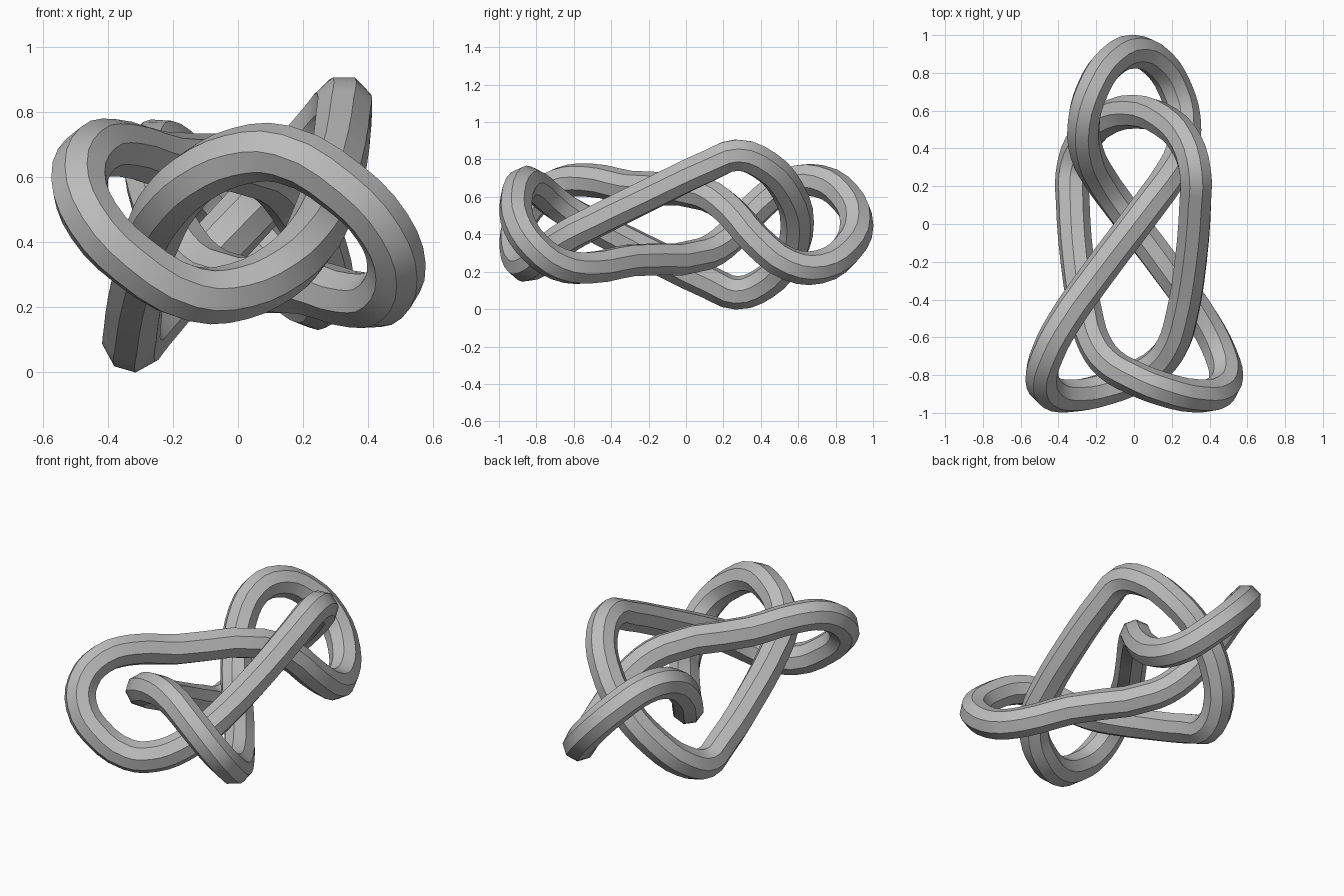
import bpy
import math
from mathutils import Vector

cube = bpy.data.objects.get("Cube")
if cube:
    bpy.data.objects.remove(cube, do_unlink=True)

MID_Z = 0.455      # height of the half-turn symmetry axis, which runs along y
TUBE_RADIUS = 0.09

# Half of the knot's centre line, from the back loop to the inner loop
half_path = [Vector(p) for p in (
    (0, 0.913, MID_Z), (0.13, 0.85, 0.31), (0.22, 0.71, 0.225),
    (0.265, 0.55, 0.24), (0.25, 0.38, 0.365), (0.18, 0.24, 0.52),
    (0.08, 0.1, 0.615), (-0.22, -0.3, 0.65), (-0.375, -0.525, 0.69),
    (-0.455, -0.68, 0.67), (-0.488, -0.81, 0.58), (-0.445, -0.89, 0.465),
    (-0.33, -0.91, 0.345), (-0.14, -0.87, 0.24), (0, -0.815, 0.247),
    (0.13, -0.74, 0.31), (0.21, -0.63, 0.39), (0.25, -0.5, 0.46),
    (0.3, -0.2, 0.61), (0.325, 0.13, 0.77), (0.325, 0.27, 0.823),
    (0.28, 0.42, 0.77), (0.17, 0.54, 0.64),
    (0, 0.595, MID_Z))]


def half_turn(p):
    return Vector((-p.x, p.y, 2 * MID_Z - p.z))


# The other half is the same path turned about the axis and run backwards
path = half_path + [half_turn(p) for p in reversed(half_path[1:-1])]

# Octagonal tube swept along the closed path
curve = bpy.data.curves.new("knot_tube", "CURVE")
curve.dimensions = "3D"
curve.twist_mode = "MINIMUM"
curve.bevel_depth = TUBE_RADIUS
curve.bevel_resolution = 2
curve.resolution_u = 3
spline = curve.splines.new("BEZIER")
spline.bezier_points.add(len(path) - 1)
for point, co in zip(spline.bezier_points, path):
    point.co = co
    point.handle_left_type = point.handle_right_type = "AUTO"
    point.tilt = math.radians(22.5)
spline.use_cyclic_u = True

knot = bpy.data.objects.new("knot_tube", curve)
bpy.context.collection.objects.link(knot)

# Plain grey
grey = bpy.data.materials.new("grey")
grey.use_nodes = True
grey.diffuse_color = (0.5, 0.5, 0.5, 1)
grey.node_tree.nodes["Principled BSDF"].inputs["Base Color"].default_value = grey.diffuse_color
curve.materials.append(grey)

# Turn the sweep into a mesh and shade it
bpy.ops.object.select_all(action="DESELECT")
knot.select_set(True)
bpy.context.view_layer.objects.active = knot
bpy.ops.object.convert(target="MESH")
bpy.ops.object.shade_smooth_by_angle(angle=math.radians(44))
